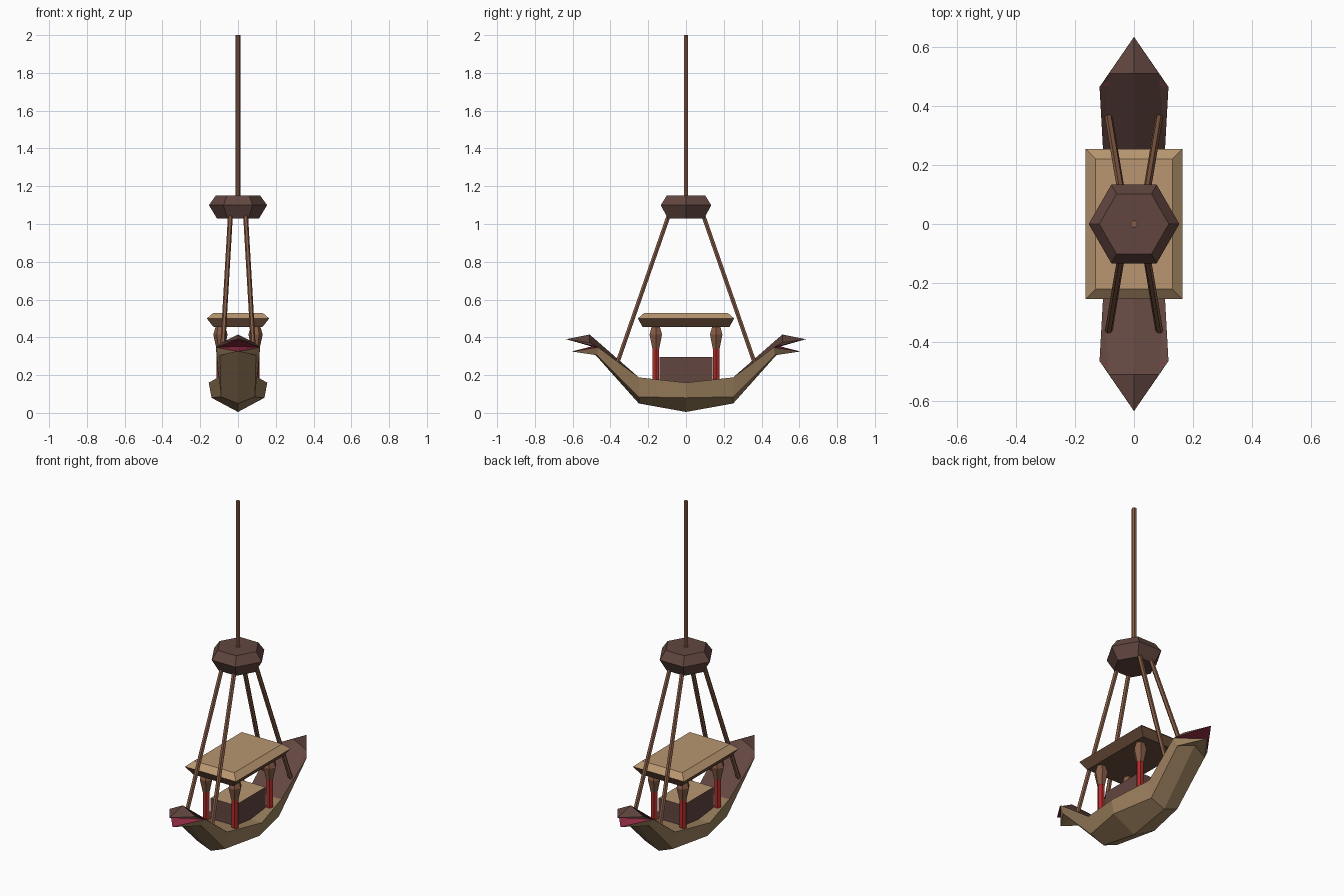
import bpy, bmesh, math
from mathutils import Vector

if "Cube" in bpy.data.objects:
    bpy.data.objects.remove(bpy.data.objects["Cube"])


def material(name, r, g, b):
    lin = lambda c: ((c / 255 + 0.055) / 1.055) ** 2.4
    m = bpy.data.materials.new(name)
    m.diffuse_color = (lin(r), lin(g), lin(b), 1)
    m.use_nodes = True
    m.node_tree.nodes["Principled BSDF"].inputs["Base Color"].default_value = m.diffuse_color
    return m


TAN = material("roof tan", 184, 150, 112)
HULL = material("hull tan", 156, 128, 94)
BROWN = material("dark brown", 98, 70, 64)
EAVES = material("eaves brown", 110, 80, 60)
WOOD = material("rope brown", 134, 92, 70)
RED = material("post red", 176, 44, 42)
MOUTH = material("mouth red", 142, 42, 66)


def finish(name, bm, mats):
    bmesh.ops.remove_doubles(bm, verts=bm.verts, dist=0.0005)
    bmesh.ops.recalc_face_normals(bm, faces=bm.faces)
    me = bpy.data.meshes.new(name)
    bm.to_mesh(me)
    bm.free()
    for m in mats:
        me.materials.append(m)
    ob = bpy.data.objects.new(name, me)
    bpy.context.collection.objects.link(ob)
    return ob


def loft(name, rings, mats, rule=None):
    """Skin a stack of equal-sized rings and cap both ends."""
    bm = bmesh.new()
    vs = [[bm.verts.new(p) for p in ring] for ring in rings]
    n = len(vs[0])
    for a, b in zip(vs, vs[1:]):
        for i in range(n):
            bm.faces.new((a[i], a[(i + 1) % n], b[(i + 1) % n], b[i]))
    bm.faces.new(vs[0])
    bm.faces.new(vs[-1])
    bmesh.ops.recalc_face_normals(bm, faces=bm.faces)
    for f in bm.faces:
        f.normal_update()
        if rule:
            f.material_index = rule(f)
    return finish(name, bm, mats)


def circle(x, y, z, r, n=6):
    return [(x + r * math.cos(i * math.tau / n), y + r * math.sin(i * math.tau / n), z)
            for i in range(n)]


def rect(hx, hy, z):
    return [(-hx, -hy, z), (hx, -hy, z), (hx, hy, z), (-hx, hy, z)]


def upward(f):
    return 0 if f.normal.z > 0.1 else 1


# Hull: one quarter, repeated for both sides and both ends
K0, C0, R0, D0 = (0, 0, .005), (.14, 0, .08), (.155, 0, .16), (0, 0, .16)
K1, C1, R1, D1 = (0, .25, .05), (.09, .25, .085), (.105, .25, .188), (0, .25, .188)
K2, C2, R2 = (0, .5, .33), (.095, .47, .305), (.117, .465, .347)
S, T = (.085, .51, .372), (0, .51, .415)          # head ridge
BEAK, JAW, M = (0, .635, .39), (0, .605, .325), (0, .5, .352)
quarter = [
    ((K0, C0, C1, K1), 0), ((C0, R0, R1, C1), 0), ((R0, D0, D1, R1), 0),
    ((K1, C1, C2, K2), 0), ((C1, R1, R2, C2), 0),
    ((C2, R2, JAW), 0), ((K2, C2, JAW), 0),
    ((R1, D1, T, S), 1), ((R1, S, R2), 1), ((T, S, BEAK), 1), ((S, R2, BEAK), 1),
    ((R2, BEAK, M), 2), ((R2, JAW, M), 2),
]
bm = bmesh.new()
for sx in (-1, 1):
    for sy in (-1, 1):
        for pts, idx in quarter:
            f = bm.faces.new([bm.verts.new((sx * x, sy * y, z)) for x, y, z in pts])
            f.material_index = idx
finish("boat_hull", bm, [HULL, BROWN, MOUTH])

# Chest on the deck
loft("deck_box", [rect(.08, .14, .15), rect(.08, .14, .295)], [TAN, BROWN], upward)

# Roof
loft("canopy_roof", [rect(.13, .23, .455), rect(.165, .255, .5), rect(.13, .22, .53)],
     [TAN, EAVES], upward)

# Posts, brackets and hanging ropes
for sx in (-1, 1):
    for sy in (-1, 1):
        tag = ("left" if sx < 0 else "right") + ("_front" if sy < 0 else "_back")
        x, y = sx * .093, sy * .16
        loft("post_" + tag, [circle(x, y, .15, .02), circle(x, y, .345, .02)], [RED])
        loft("bracket_" + tag, [circle(x, y, .34, .021), circle(x, y, .415, .038),
                                circle(x, y, .46, .024)], [WOOD])
        loft("rope_" + tag, [circle(sx * .086, sy * .365, .26, .013),
                             circle(sx * .04, sy * .09, 1.05, .013)], [WOOD])

# Hexagonal cap and top pole
loft("hanger_cap", [circle(0, 0, 1.03, .112), circle(0, 0, 1.1, .154),
                    circle(0, 0, 1.15, .118)], [BROWN])
loft("top_pole", [circle(0, 0, 1.12, .013), circle(0, 0, 2.0, .013)], [WOOD])
